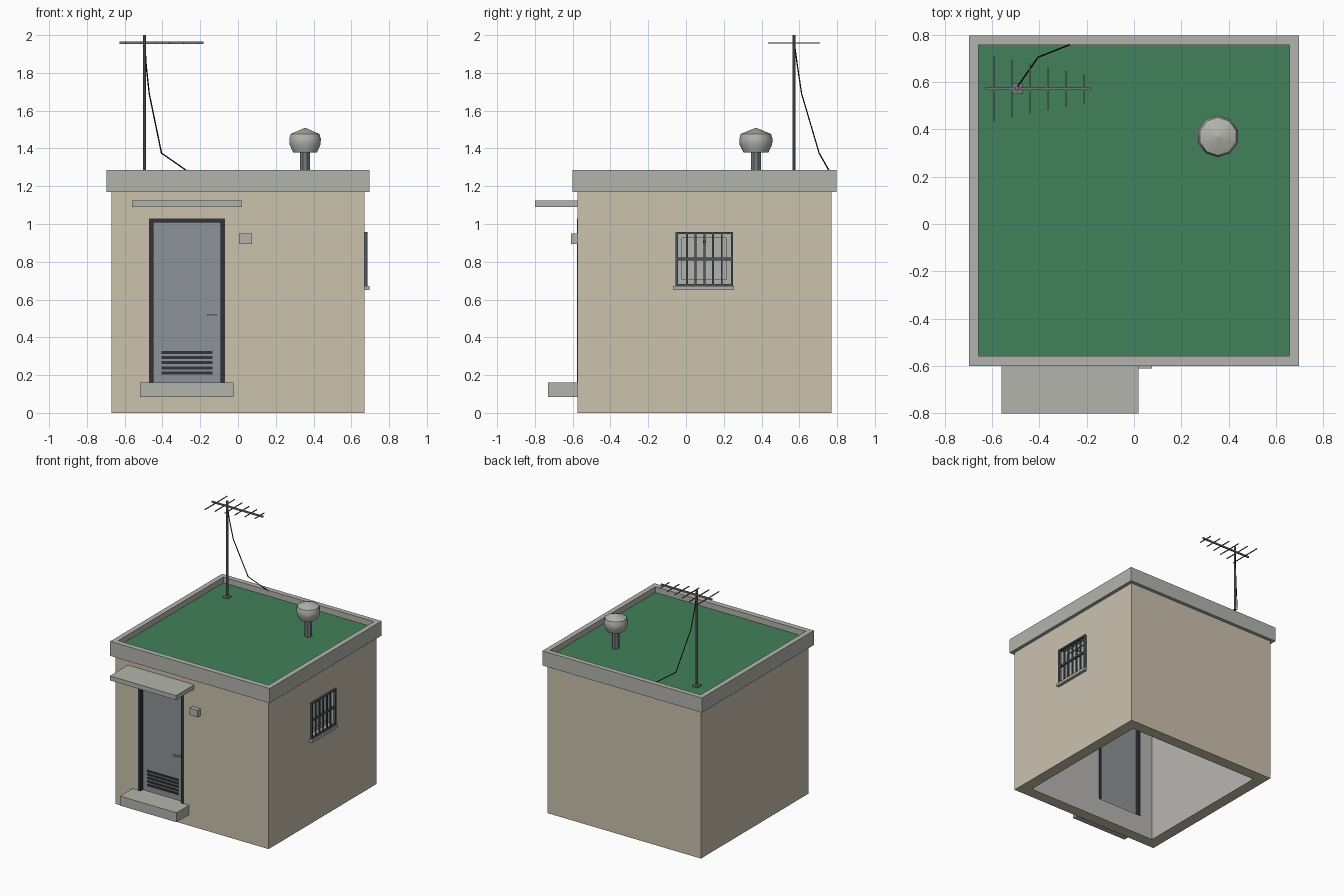
import bpy, bmesh, math
from mathutils import Vector

if "Cube" in bpy.data.objects:
    bpy.data.objects.remove(bpy.data.objects["Cube"])


def mat(name, r, g, b):
    lin = lambda c: ((c / 255 + 0.055) / 1.055) ** 2.4
    m = bpy.data.materials.new(name)
    m.diffuse_color = (lin(r), lin(g), lin(b), 1)
    m.use_nodes = True
    m.node_tree.nodes["Principled BSDF"].inputs["Base Color"].default_value = m.diffuse_color
    return m


BEIGE = mat("beige_plaster", 204, 194, 174)
CONCRETE = mat("concrete", 180, 180, 174)
INNER = mat("inner_plaster", 184, 182, 178)
GREEN = mat("green_membrane", 66, 129, 90)
DOOR = mat("door_paint", 142, 148, 153)
DARK = mat("dark_frame", 50, 51, 56)
STEEL = mat("blue_steel", 76, 86, 92)
METAL = mat("grey_metal", 120, 122, 124)
BLACK = mat("black_rubber", 22, 22, 22)


def finish(name, bm, *mats):
    bmesh.ops.recalc_face_normals(bm, faces=bm.faces)
    me = bpy.data.meshes.new(name)
    bm.to_mesh(me)
    bm.free()
    ob = bpy.data.objects.new(name, me)
    bpy.context.collection.objects.link(ob)
    for m in mats:
        me.materials.append(m)
    return ob


def boxes(name, m, *spans):
    """One object from boxes given as (x0, x1, y0, y1, z0, z1)."""
    bm = bmesh.new()
    for x0, x1, y0, y1, z0, z1 in spans:
        vs = bmesh.ops.create_cube(bm, size=1)["verts"]
        for v in vs:
            v.co = ((x0 + x1) / 2 + v.co.x * (x1 - x0),
                    (y0 + y1) / 2 + v.co.y * (y1 - y0),
                    (z0 + z1) / 2 + v.co.z * (z1 - z0))
    return finish(name, bm, m)


def lathe(name, m, x, y, profile, n):
    bm = bmesh.new()
    rings = [[bm.verts.new((x + r * math.cos(2 * math.pi * (i + .5) / n),
                            y + r * math.sin(2 * math.pi * (i + .5) / n), z))
              for i in range(n)] for r, z in profile]
    for a, b in zip(rings, rings[1:]):
        for i in range(n):
            j = (i + 1) % n
            bm.faces.new((a[i], a[j], b[j], b[i]))
    bm.faces.new(rings[0])
    bm.faces.new(rings[-1])
    return finish(name, bm, m)


def cut(ob, *spans):
    for s in spans:
        c = boxes("cutter", None, s)
        mod = ob.modifiers.new("cut", "BOOLEAN")
        mod.object, mod.operation, mod.solver = c, "DIFFERENCE", "EXACT"
        bpy.context.view_layer.objects.active = ob
        bpy.ops.object.modifier_apply(modifier=mod.name)
        bpy.data.objects.remove(c)


# Walls, hollow and open below, with door and window openings
YF, YB = -0.575, 0.77
walls = boxes("walls", BEIGE, (-.67, .67, YF, YB, 0, 1.17))
cut(walls, (-.58, .58, YF + .09, YB - .09, -.1, 1.3),
    (-.47, -.07, -.7, -.4, .16, 1.03),
    (.5, .8, -.05, .245, .675, .955))
walls.data.materials.append(INNER)
for p in walls.data.polygons:
    c, n = p.center, p.normal
    if ((abs(abs(c.x) - .58) < .002 and abs(n.x) > .9) or
            (abs(n.y) > .9 and min(abs(c.y - YF - .09), abs(c.y - YB + .09)) < .002)):
        p.material_index = 1

# Flat roof with parapet and green membrane
roof = boxes("roof_slab", CONCRETE, (-.697, .697, -.6, .797, 1.17, 1.285))
cut(roof, (-.657, .657, -.557, .757, 1.235, 1.4))
boxes("roof_membrane", GREEN, (-.657, .657, -.557, .757, 1.232, 1.24))

# Step, canopy and wall lamp box
boxes("door_step", CONCRETE, (-.52, -.025, -.73, YF + .01, .085, .16))
boxes("door_canopy", CONCRETE, (-.56, .02, -.8, YF + .01, 1.09, 1.125))
boxes("wall_box", CONCRETE, (.005, .075, -.61, YF + .01, .895, .95))

# Door with frame, louvres and lever
F = .023
boxes("door_frame", DARK,
      (-.47, -.47 + F, YF - .002, -.483, .16, 1.03),
      (-.07 - F, -.07, YF - .002, -.483, .16, 1.03),
      (-.47 + F, -.07 - F, YF - .002, -.483, 1.03 - F, 1.03))
boxes("door_panel", DOOR, (-.447, -.093, -.55, -.51, .16, 1.007))
boxes("door_louvres", DARK,
      *[(-.405, -.135, -.556, -.54, z - .008, z + .008)
        for z in (.211, .238, .266, .293, .32)])
boxes("door_lever", CONCRETE, (-.165, -.112, -.578, -.57, .512, .522),
      (-.125, -.115, -.572, -.545, .512, .522))

# Window: sash, pane, latch, bars and sill
boxes("window_sash", CONCRETE,
      (.605, .63, -.05, -.02, .675, .955), (.605, .63, .215, .245, .675, .955),
      (.605, .63, -.02, .215, .675, .705), (.605, .63, -.02, .215, .925, .955))
boxes("window_pane", CONCRETE, (.613, .621, -.02, .215, .705, .925))
boxes("window_latch", METAL, (.62, .635, .09, .105, .9, .912))
boxes("window_bars", STEEL,
      (.665, .685, -.055, -.043, .67, .958), (.665, .685, .238, .25, .67, .958),
      (.665, .685, -.043, .238, .67, .682), (.665, .685, -.043, .238, .946, .958),
      (.667, .683, -.043, .238, .808, .822),
      *[(.671, .681, y - .005, y + .005, .682, .946)
        for y in (.005, .051, .097, .143, .189)])
boxes("window_sill", CONCRETE, (.62, .695, -.065, .255, .65, .672))

# Roof ventilator
lathe("vent_pipe", METAL, .355, .37, [(.028, 1.235), (.028, 1.4)], 8)
cap = lathe("vent_cap", CONCRETE, .355, .37,
            [(.066, 1.378), (.086, 1.42), (.088, 1.45), (.08, 1.477), (.004, 1.508)], 10)
cap.select_set(True)
bpy.context.view_layer.objects.active = cap
bpy.ops.object.shade_smooth_by_angle(angle=math.radians(40))

# Antenna: foot, mast, boom and shrinking crossbars
AX, AY = -.495, .572
boxes("antenna_foot", METAL, (AX - .023, AX + .023, AY - .023, AY + .023, 1.238, 1.25))
lathe("antenna_mast", METAL, AX, AY, [(.009, 1.24), (.009, 2.0)], 8)
boxes("antenna_boom", METAL, (-.628, -.183, AY - .005, AY + .005, 1.953, 1.965))
boxes("antenna_crossbars", METAL,
      *[(x - .003, x + .003, AY - h, AY + h, 1.956, 1.962)
        for x, h in ((-.592, .138), (-.516, .122), (-.44, .106),
                     (-.364, .09), (-.288, .075), (-.212, .06))])

# Antenna cable sagging to the rear parapet
pts = [(-.492, .576, 1.94), (-.487, .588, 1.85), (-.47, .612, 1.69),
       (-.405, .705, 1.375), (-.265, .76, 1.278)]
bm = bmesh.new()
for a, b in zip(pts, pts[1:]):
    a, b = Vector(a), Vector(b)
    d = b - a
    vs = bmesh.ops.create_cone(bm, cap_ends=True, segments=6, radius1=.0035,
                               radius2=.0035, depth=d.length + .002)["verts"]
    bmesh.ops.rotate(bm, verts=vs, matrix=d.to_track_quat("Z", "Y").to_matrix())
    bmesh.ops.translate(bm, verts=vs, vec=(a + b) / 2)
finish("antenna_cable", bm, BLACK)
